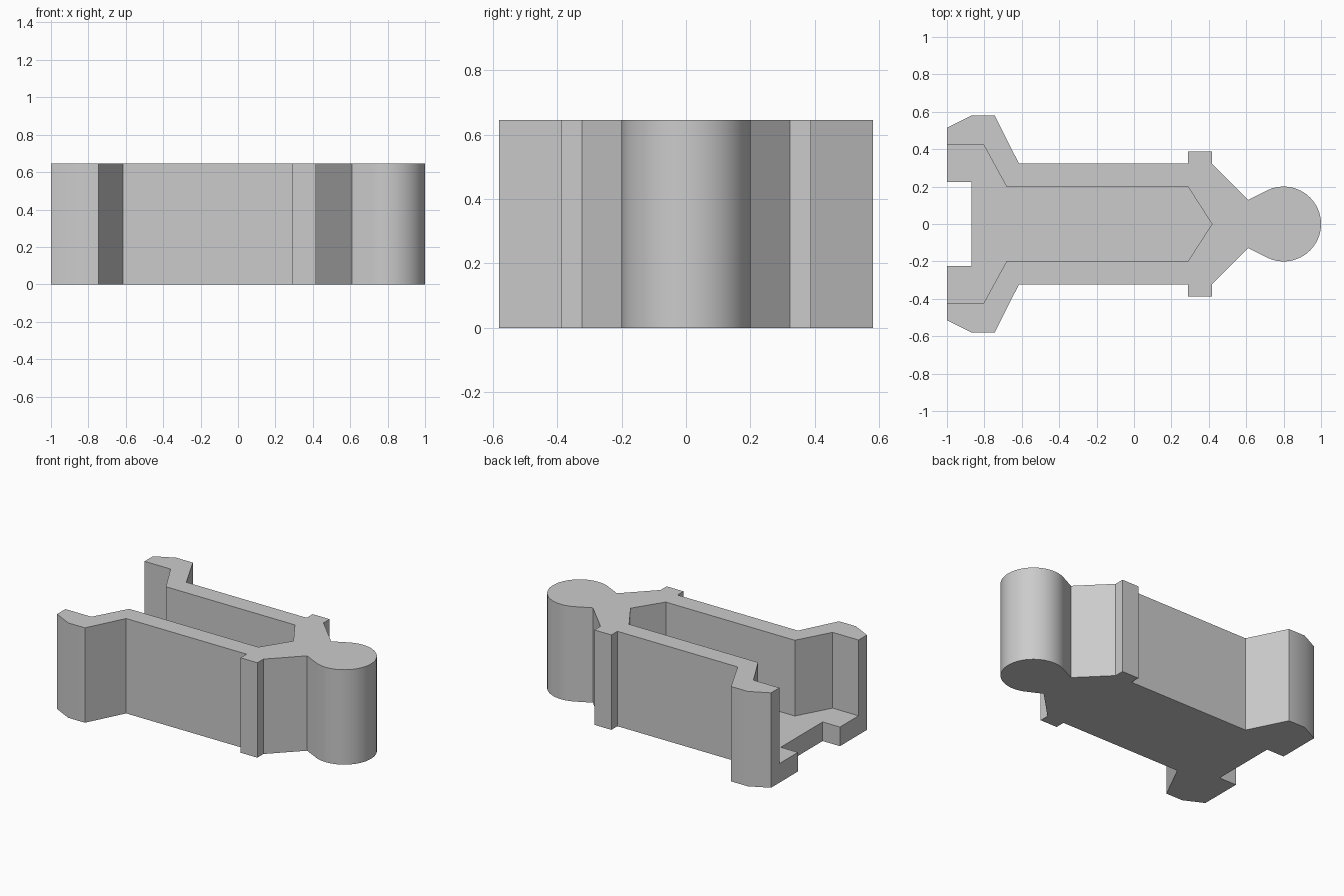
import bpy, bmesh
from math import cos, sin, pi, radians

HEIGHT, FLOOR = 0.645, 0.13

cube = bpy.data.objects.get("Cube")
if cube:
    bpy.data.objects.remove(cube, do_unlink=True)

grey = bpy.data.materials.new("plain grey")
grey.use_nodes = True
colour = (0.6, 0.6, 0.6, 1)
grey.diffuse_color = colour
grey.node_tree.nodes["Principled BSDF"].inputs["Base Color"].default_value = colour


def mirrored(half):
    """Close a half outline (y >= 0) with its mirror image across y = 0."""
    return half + [(x, -y) for x, y in reversed(half) if y > 1e-6]


def prism(name, outline, bottom, top):
    """Extrude a clockwise outline into a solid."""
    bm = bmesh.new()
    base = bm.faces.new([bm.verts.new((x, y, bottom)) for x, y in outline])
    ext = bmesh.ops.extrude_face_region(bm, geom=[base], use_keep_orig=True)
    for v in ext["geom"]:
        if isinstance(v, bmesh.types.BMVert):
            v.co.z = top
    bmesh.ops.recalc_face_normals(bm, faces=bm.faces)
    mesh = bpy.data.meshes.new(name)
    bm.to_mesh(mesh)
    bm.free()
    mesh.materials.append(grey)
    obj = bpy.data.objects.new(name, mesh)
    bpy.context.collection.objects.link(obj)
    return obj


# Outer outline: end notch, flared end, side wall, rib, taper, round knob
half = [(-0.87, 0.225), (-1, 0.225), (-1, 0.515), (-0.87, 0.58),
        (-0.745, 0.58), (-0.615, 0.323), (0.29, 0.323), (0.29, 0.388),
        (0.417, 0.388), (0.417, 0.323), (0.61, 0.129)]
steps, start = 28, radians(116.57)
for i in range(steps + 1):
    a = start * (1 - i / steps)
    half.append((0.8 + 0.2 * cos(a), 0.2 * sin(a)))
body = prism("channel_body", mirrored(half), 0, HEIGHT)

# Open channel with a pointed end, cut down to the floor
channel = [(-1.1, 0.425), (-0.805, 0.425), (-0.68, 0.197), (0.29, 0.197), (0.417, 0)]
cutter = prism("channel_cutter", mirrored(channel), FLOOR, HEIGHT + 0.2)
cutter.hide_render = True

cut = body.modifiers.new("channel", "BOOLEAN")
cut.operation = "DIFFERENCE"
cut.solver = "EXACT"
cut.object = cutter

bpy.ops.object.select_all(action="DESELECT")
body.select_set(True)
bpy.context.view_layer.objects.active = body
bpy.ops.object.modifier_apply(modifier=cut.name)
bpy.data.objects.remove(cutter, do_unlink=True)
bpy.ops.object.shade_smooth_by_angle(angle=radians(30))
